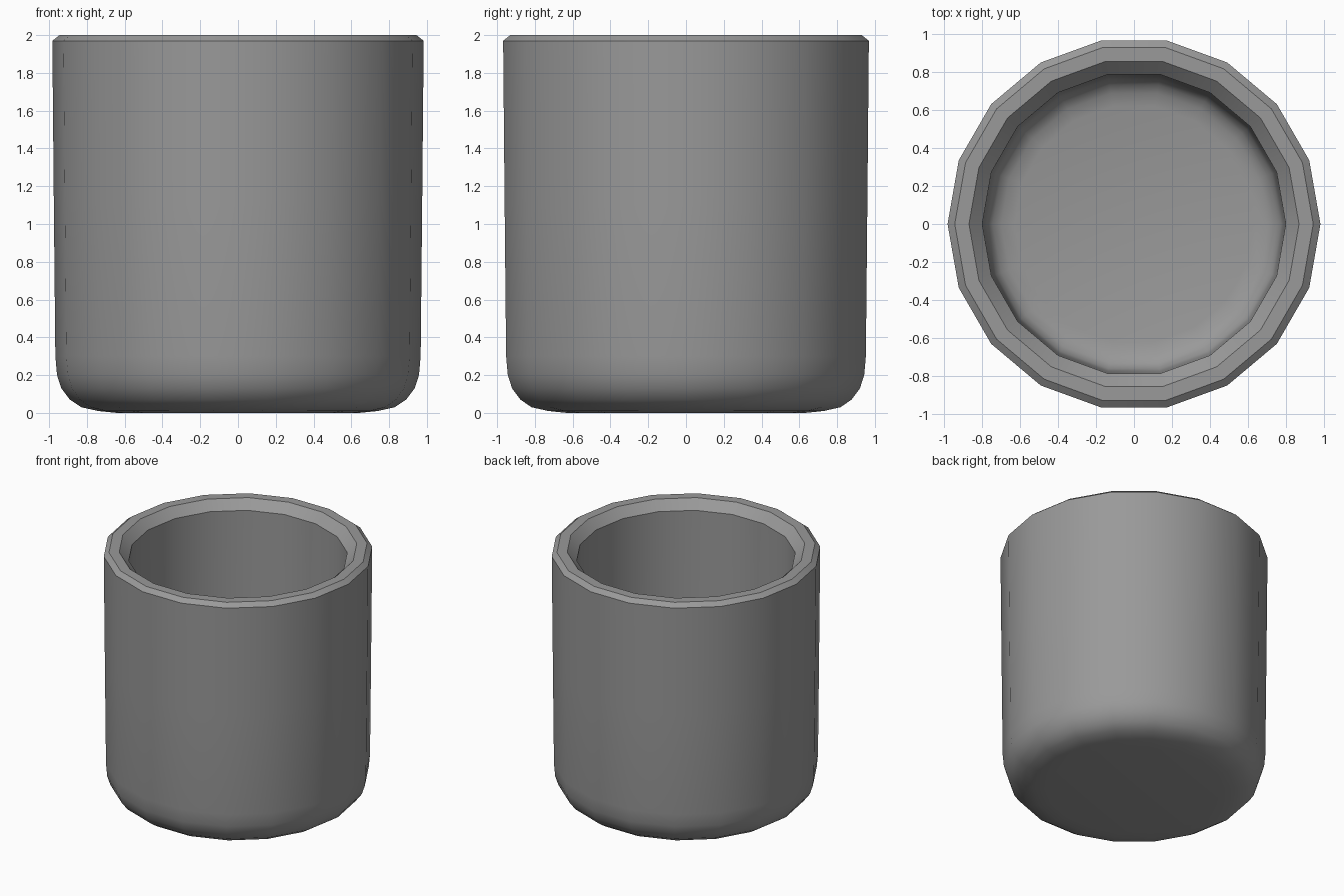
import bpy
import bmesh
import math

if "Cube" in bpy.data.objects:
    bpy.data.objects.remove(bpy.data.objects["Cube"])

SIDES = 18

# Cup cross-section (radius, height): underside, outer wall, rim, inner wall, floor
profile = [
    (0.0, 0.0), (0.64, 0.0), (0.74, 0.01), (0.83, 0.03), (0.89, 0.07),
    (0.935, 0.13), (0.958, 0.20), (0.967, 0.30),
    (0.975, 1.10), (0.983, 1.97), (0.945, 2.0),
    (0.87, 2.0), (0.80, 1.93),
    (0.795, 1.10), (0.787, 0.32), (0.775, 0.26),
    (0.745, 0.22), (0.70, 0.195), (0.63, 0.18), (0.0, 0.18),
]


def lathe(name, points, sides):
    """Revolve a profile that starts and ends on the z axis."""
    bm = bmesh.new()
    verts = [bm.verts.new((r, 0, z)) for r, z in points]
    edges = [bm.edges.new(pair) for pair in zip(verts, verts[1:])]
    bmesh.ops.spin(bm, geom=verts + edges, cent=(0, 0, 0), axis=(0, 0, 1),
                   angle=math.tau, steps=sides, use_duplicate=False)
    bmesh.ops.remove_doubles(bm, verts=bm.verts[:], dist=0.0005)
    bmesh.ops.recalc_face_normals(bm, faces=bm.faces[:])
    # Smooth body, crisp bevels at the rim
    for face in bm.faces:
        face.smooth = True
    for edge in bm.edges:
        edge.smooth = edge.calc_face_angle(0) < math.radians(30)
    mesh = bpy.data.meshes.new(name)
    bm.to_mesh(mesh)
    bm.free()
    obj = bpy.data.objects.new(name, mesh)
    bpy.context.collection.objects.link(obj)
    return obj


# Handleless cup with thick walls and bevelled rim
cup = lathe("cup_body", profile, SIDES)

# Dark grey surface
grey = bpy.data.materials.new("dark_grey")
grey.diffuse_color = (0.32, 0.32, 0.32, 1)
grey.use_nodes = True
grey.node_tree.nodes["Principled BSDF"].inputs["Base Color"].default_value = grey.diffuse_color
cup.data.materials.append(grey)
